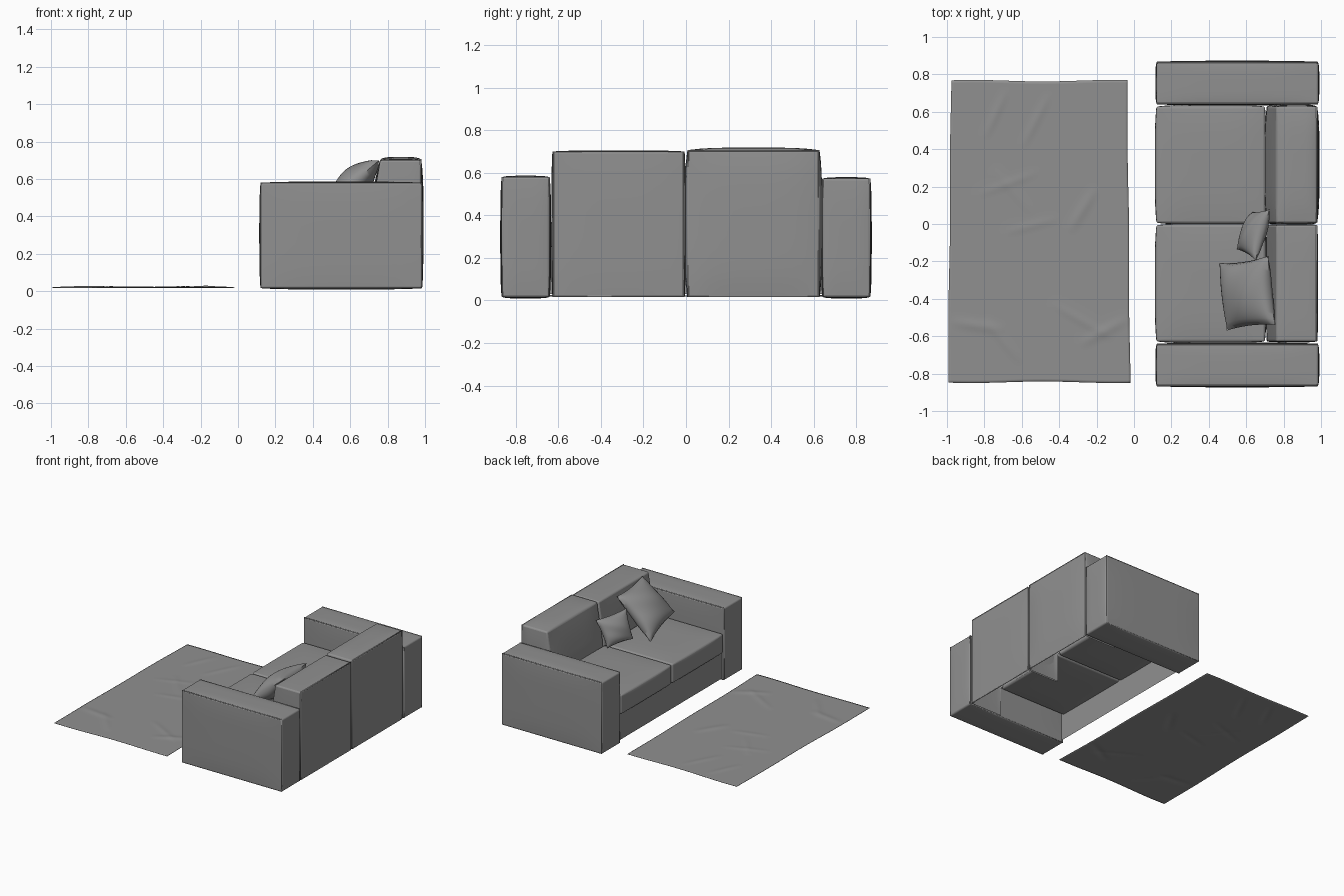
import bpy, bmesh, math
from mathutils import Vector

if "Cube" in bpy.data.objects:
    bpy.data.objects.remove(bpy.data.objects["Cube"])


def material(name, grey, alpha=1.0):
    m = bpy.data.materials.new(name)
    m.diffuse_color = (grey, grey, grey, alpha)
    m.use_nodes = True
    m.node_tree.nodes["Principled BSDF"].inputs["Base Color"].default_value = m.diffuse_color
    return m


fabric = material("dark_fabric", 0.28)
sheer = material("sheer_fabric", 0.28, 0.4)


def finish(name, bm, angle=40, mat=fabric):
    bmesh.ops.recalc_face_normals(bm, faces=bm.faces)
    me = bpy.data.meshes.new(name)
    bm.to_mesh(me)
    bm.free()
    me.materials.append(mat)
    ob = bpy.data.objects.new(name, me)
    bpy.context.collection.objects.link(ob)
    bpy.ops.object.select_all(action='DESELECT')
    ob.select_set(True)
    bpy.context.view_layer.objects.active = ob
    bpy.ops.object.shade_smooth_by_angle(angle=math.radians(angle))
    return ob


def upholstered(name, lo, hi, bulge=0.006, shape=None, drop=None):
    """Soft box with bulging faces and rounded edges."""
    lo, hi = Vector(lo), Vector(hi)
    c, h = (lo + hi) / 2, (hi - lo) / 2
    bm = bmesh.new()
    bmesh.ops.create_cube(bm, size=2)
    bmesh.ops.subdivide_edges(bm, edges=bm.edges[:], cuts=11, use_grid_fill=True)
    for v in bm.verts:
        u = v.co.copy()
        for k in range(3):
            a, b = u[(k + 1) % 3], u[(k + 2) % 3]
            puff = bulge * (1 - a ** 4) * (1 - b ** 4) * u[k]
            v.co[k] = c[k] + h[k] * u[k] + puff
        if shape:
            shape(v.co)
    if drop:
        bm.normal_update()
        gone = [f for f in bm.faces if drop(f)]
        bmesh.ops.delete(bm, geom=gone, context='FACES')
    ob = finish(name, bm)
    mod = ob.modifiers.new("rounding", 'BEVEL')
    mod.width, mod.segments, mod.limit_method = 0.01, 3, 'ANGLE'
    mod.angle_limit = math.radians(50)
    return ob


def piping(name, loops):
    """Thin sewn seams along closed paths."""
    cu = bpy.data.curves.new(name, 'CURVE')
    cu.dimensions, cu.bevel_depth, cu.bevel_resolution = '3D', 0.005, 1
    for pts in loops:
        sp = cu.splines.new('POLY')
        sp.points.add(len(pts) - 1)
        for p, q in zip(sp.points, pts):
            p.co = (*q, 1)
        sp.use_cyclic_u = True
    cu.materials.append(fabric)
    bpy.context.collection.objects.link(bpy.data.objects.new(name, cu))


def slope_front(co):
    if co.x < 0.8:
        co.x -= 0.05 * min(1, max(0, (0.70 - co.z) / 0.3))


def hidden_back(f):
    m = f.calc_center_median()
    return f.normal.z < -0.8 or (f.normal.x < -0.8 and m.z < 0.24)


# Arms, back modules and seats
for side, s in (("left", 1), ("right", -1)):
    y0, y1 = sorted((0.64 * s, 0.867 * s))
    top = 0.573 if s > 0 else 0.58
    upholstered(side + "_arm", (0.12, y0, 0.015), (0.985, y1, top))
    piping(side + "_arm_piping",
           [[(x, y, z) for x, z in ((0.124, 0.02), (0.981, 0.02), (0.981, top - .003), (0.124, top - .003))]
            for y in (y0 + 0.004, y1 - 0.004)])

    y0, y1 = sorted((0.006 * s, 0.628 * s))
    top = 0.706 if s > 0 else 0.70
    upholstered(side + "_back", (0.76, y0, 0.015), (0.98, y1, top),
                bulge=0.012 if s > 0 else 0.005, shape=slope_front, drop=hidden_back)
    piping(side + "_back_piping",
           [[(0.977, y, z) for y, z in ((y0 + .004, 0.02), (y1 - .004, 0.02),
                                        (y1 - .004, top - .003), (y0 + .004, top - .003))]])
    upholstered(side + "_seat", (0.12, y0, 0.235), (0.70, y1, 0.385), bulge=0.009)

# Sheer front panel under the seats
bm = bmesh.new()
bm.faces.new([bm.verts.new(p) for p in
              ((0.135, 0.64, 0.03), (0.135, -0.64, 0.03), (0.135, -0.64, 0.25), (0.135, 0.64, 0.25))])
panel = finish("front_panel", bm, mat=sheer)
if panel.data.polygons[0].normal.x > 0:
    panel.data.flip_normals()


def pillow(name, corners, thick):
    """Scatter pillow stretched between four corners."""
    a, b, c, d = map(Vector, corners)
    n = ((b - a).cross(d - a)).normalized()
    bm = bmesh.new()
    bmesh.ops.create_grid(bm, x_segments=22, y_segments=22, size=1)
    for v in bm.verts:
        v.co.z = 0
    bmesh.ops.duplicate(bm, geom=bm.faces[:])
    bm.verts.ensure_lookup_table()
    half = len(bm.verts) // 2
    for i, v in enumerate(bm.verts):
        u, w = v.co.x, v.co.y
        puff = (max(0, 1 - u * u) * max(0, 1 - w * w)) ** 0.5
        puff *= 1 + 0.06 * math.sin(5 * u + 3 * w)
        # edges pinched inwards between the corners
        s = (u * (1 - 0.07 * (1 - w * w)) + 1) / 2
        t = (w * (1 - 0.07 * (1 - u * u)) + 1) / 2
        p = (a * (1 - s) + b * s) * (1 - t) + (d * (1 - s) + c * s) * t
        v.co = p + n * thick * puff * (1 if i < half else -1)
    bmesh.ops.remove_doubles(bm, verts=bm.verts[:], dist=0.0005)
    finish(name, bm, 60)


pillow("large_pillow", ((0.455, -0.21, 0.39), (0.72, -0.17, 0.69),
                        (0.755, -0.54, 0.70), (0.495, -0.57, 0.48)), 0.08)
pillow("small_pillow", ((0.635, 0.065, 0.40), (0.725, 0.08, 0.60),
                        (0.65, -0.195, 0.61), (0.55, -0.135, 0.42)), 0.055)

# Rug with creases: start, end, height, width
creases = (((-0.8, 0.45), (-0.68, 0.72), .004, .02), ((-0.6, 0.4), (-0.45, 0.7), .004, .02),
           ((-0.85, 0.15), (-0.5, 0.28), .003, .02), ((-0.35, -0.05), (-0.2, 0.2), .005, .025),
           ((-0.7, -0.05), (-0.4, 0.03), .003, .02), ((-0.99, -0.52), (-0.68, -0.57), .005, .025),
           ((-0.8, -0.5), (-0.6, -0.75), .004, .02), ((-0.3, -0.65), (-0.02, -0.5), .005, .025),
           ((-0.45, -0.42), (-0.1, -0.62), .004, .02), ((-0.75, 0.3), (-0.55, 0.05), .003, .02))
bm = bmesh.new()
bmesh.ops.create_grid(bm, x_segments=70, y_segments=110, size=1)
for v in bm.verts:
    u, w = v.co.x, v.co.y
    x = -0.507 + u * (0.479 - 0.008 * w) + 0.002 * math.cos(6 * w)
    y = -0.04 + w * (0.806 + 0.004 * math.cos(4 * u + 3))
    z = 0.022 + 0.0015 * math.sin(5 * x + 4 * y)
    for p, q, height, width in creases:
        p, q = Vector(p), Vector(q)
        d = q - p
        t = (Vector((x, y)) - p).dot(d) / d.length_squared
        fade = max(0, 1 - (2 * t - 1) ** 2)
        dist = (Vector((x, y)) - p - d * t).length
        z += height * fade * math.exp(-(dist / width) ** 2)
    v.co = (x, y, z)
rug = finish("rug", bm, 60)
mod = rug.modifiers.new("thickness", 'SOLIDIFY')
mod.thickness = 0.003
